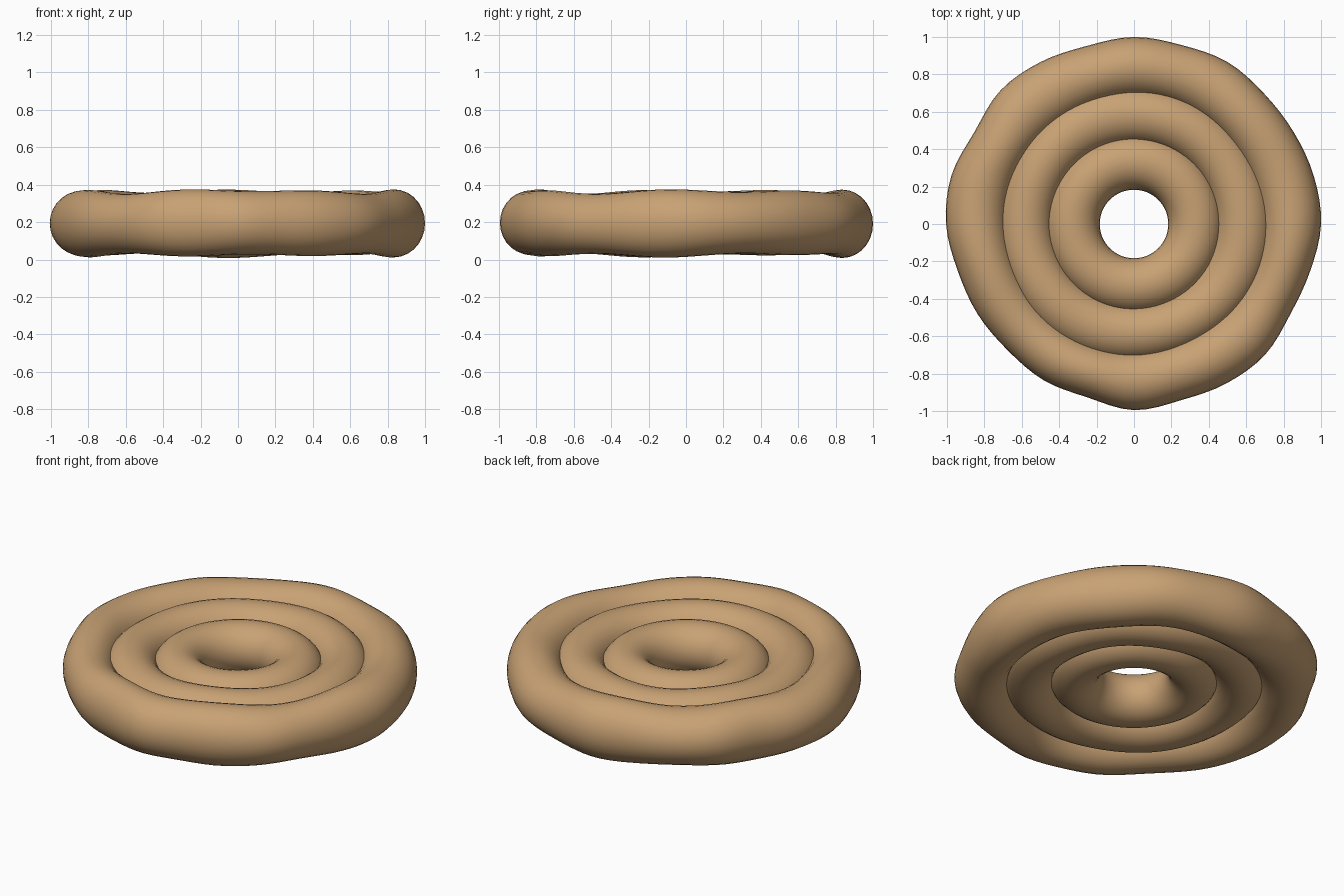
import bpy, bmesh, math

if "Cube" in bpy.data.objects:
    bpy.data.objects.remove(bpy.data.objects["Cube"])

dough = bpy.data.materials.new("baked tan")
dough.diffuse_color = (0.58, 0.36, 0.175, 1)
dough.use_nodes = True
dough.node_tree.nodes["Principled BSDF"].inputs["Base Color"].default_value = dough.diffuse_color


def sample(values, a):
    """Smooth periodic interpolation of evenly spaced values around a circle."""
    n = len(values)
    t = (a / (2 * math.pi) * n) % n
    i, f = int(t), t - int(t)
    p = [values[(i + k - 1) % n] for k in range(4)]
    return p[1] + 0.5 * f * (p[2] - p[0] + f * (2 * p[0] - 5 * p[1] + 4 * p[2] - p[3]
                             + f * (3 * (p[1] - p[2]) + p[3] - p[0])))


def ring(name, inner, outer, half_height, mid_z, segs=96, sides=28):
    """Hand rolled ring; every argument is a function of the angle."""
    bm = bmesh.new()
    loops = []
    for s in range(segs):
        a = 2 * math.pi * s / segs
        ri, ro, h, z = inner(a), outer(a), half_height(a), mid_z(a)
        loop = []
        for k in range(sides):
            b = 2 * math.pi * k / sides
            r = (ri + ro) / 2 + (ro - ri) / 2 * math.cos(b)
            loop.append(bm.verts.new((r * math.cos(a), r * math.sin(a), z + h * math.sin(b))))
        loops.append(loop)
    for s in range(segs):
        p, q = loops[s], loops[(s + 1) % segs]
        for k in range(sides):
            m = (k + 1) % sides
            bm.faces.new((p[k], q[k], q[m], p[m])).smooth = True
    me = bpy.data.meshes.new(name)
    bm.to_mesh(me)
    bm.free()
    me.materials.append(dough)
    ob = bpy.data.objects.new(name, me)
    bpy.context.collection.objects.link(ob)


# Inner and middle rings: nearly even
ring("inner_ring", lambda a: 0.183, lambda a: 0.477,
     lambda a: 0.147, lambda a: 0.195)
ring("middle_ring", lambda a: 0.432,
     lambda a: 0.735 + 0.006 * math.cos(3 * a + 0.5),
     lambda a: 0.153 + 0.004 * math.cos(5 * a), lambda a: 0.195)

# Outer ring: lumpy, outline radius every 15 degrees from +x
outline = [1.0, 0.995, 0.985, 0.985, 1.0, 0.99, 1.0, 0.985,
           1.0, 1.01, 0.985, 1.01, 1.005, 0.975, 0.965, 0.955,
           0.965, 0.96, 0.995, 0.975, 0.985, 0.99, 0.965, 0.975]
ring("outer_ring", lambda a: 0.672 + 0.008 * math.cos(4 * a + 1),
     lambda a: sample(outline, a),
     lambda a: 0.171 + 0.007 * math.cos(7 * a + 1) + 0.005 * math.cos(4 * a),
     lambda a: 0.194 + 0.003 * math.sin(3 * a))
